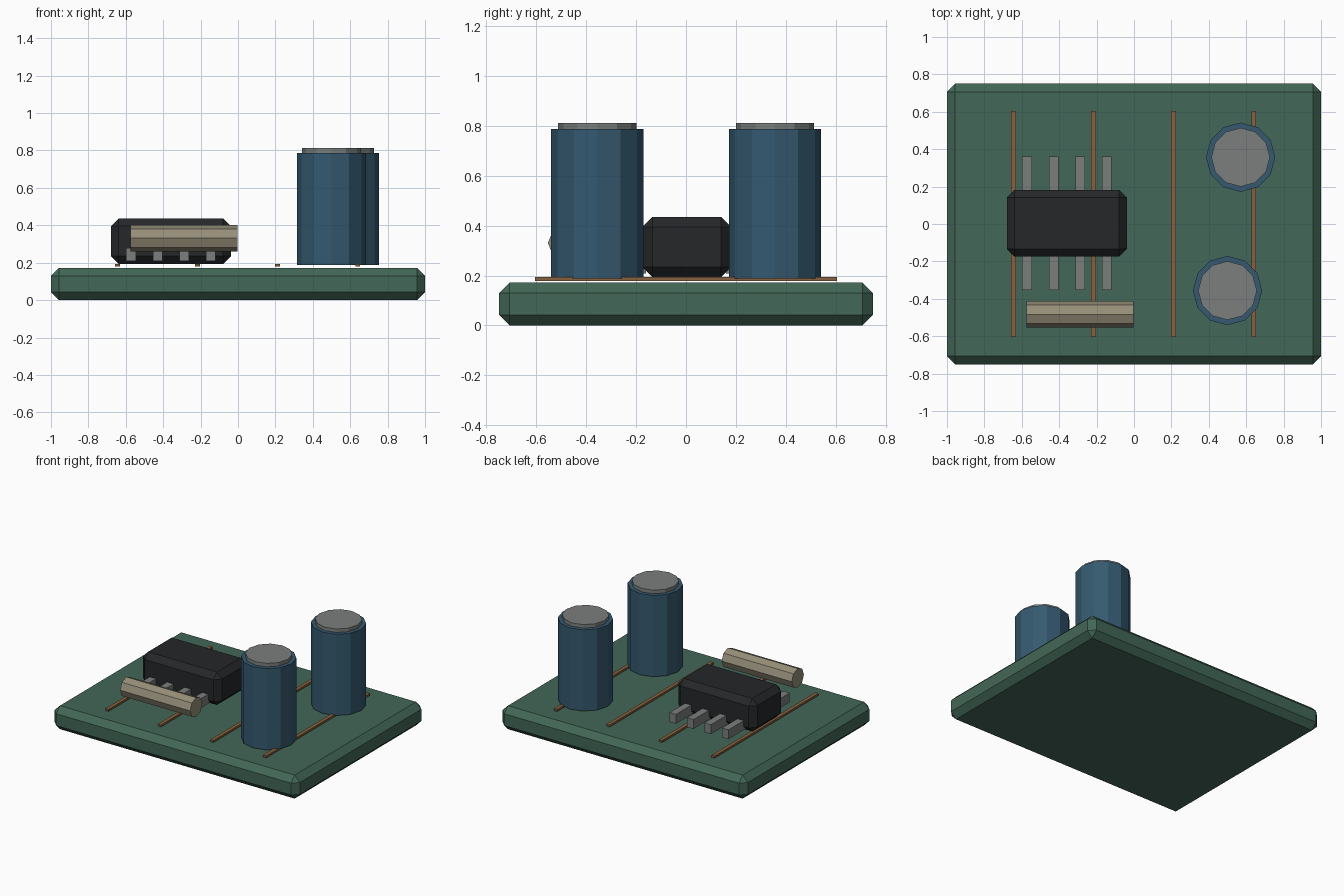
import bpy
from math import radians

if "Cube" in bpy.data.objects:
    bpy.data.objects.remove(bpy.data.objects["Cube"])


def material(name, rgb):
    m = bpy.data.materials.new(name)
    m.diffuse_color = (*rgb, 1)
    m.use_nodes = True
    m.node_tree.nodes["Principled BSDF"].inputs["Base Color"].default_value = m.diffuse_color
    return m


GREEN = material("board_green", (0.055, 0.135, 0.095))
COPPER = material("copper", (0.25, 0.12, 0.05))
BLACK = material("chip_black", (0.018, 0.02, 0.022))
BLUE = material("can_blue", (0.035, 0.10, 0.16))
BEIGE = material("resistor_beige", (0.30, 0.27, 0.19))
METAL = material("metal", (0.2, 0.21, 0.21))


def box(name, lo, hi, mat, chamfer=0):
    size = [b - a for a, b in zip(lo, hi)]
    bpy.ops.mesh.primitive_cube_add(size=1, location=[(a + b) / 2 for a, b in zip(lo, hi)])
    ob = bpy.context.object
    ob.name = name
    ob.scale = size
    bpy.ops.object.transform_apply(location=False, rotation=False, scale=True)
    ob.data.materials.append(mat)
    if chamfer:
        bev = ob.modifiers.new("chamfer", 'BEVEL')
        bev.width = chamfer
        bev.segments = 1
    return ob


def cylinder(name, sides, radius, depth, loc, mat, rot=(0, 0, 0)):
    bpy.ops.mesh.primitive_cylinder_add(vertices=sides, radius=radius, depth=depth,
                                        location=loc, rotation=rot)
    ob = bpy.context.object
    ob.name = name
    ob.data.materials.append(mat)
    return ob


# Board and copper traces
box("circuit_board", (-1, -0.75, 0), (1, 0.75, 0.173), GREEN, 0.043)
for i in range(4):
    x = -0.644 + i * 0.428
    box(f"trace_{i + 1}", (x - 0.013, -0.605, 0.179), (x + 0.013, 0.605, 0.194), COPPER)

# Chip with two rows of pins
box("chip_body", (-0.68, -0.175, 0.194), (-0.038, 0.182, 0.436), BLACK, 0.041)
for side, y0, y1 in (("front", -0.354, -0.16), ("back", 0.16, 0.361)):
    for i in range(4):
        x = -0.572 + i * 0.1423
        box(f"pin_{side}_{i + 1}", (x - 0.026, y0, 0.209), (x + 0.026, y1, 0.278), METAL)

# Capacitors: can and lid
for side, x, y in (("front", 0.50, -0.356), ("back", 0.57, 0.357)):
    cylinder(f"capacitor_{side}", 12, 0.185, 0.599, (x, y, 0.4875), BLUE)
    cylinder(f"capacitor_lid_{side}", 12, 0.157, 0.04, (x, y, 0.793), METAL)

# Resistor lying along x
cylinder("resistor", 8, 0.071, 0.571, (-0.288, -0.483, 0.331), BEIGE, (0, radians(90), 0))
